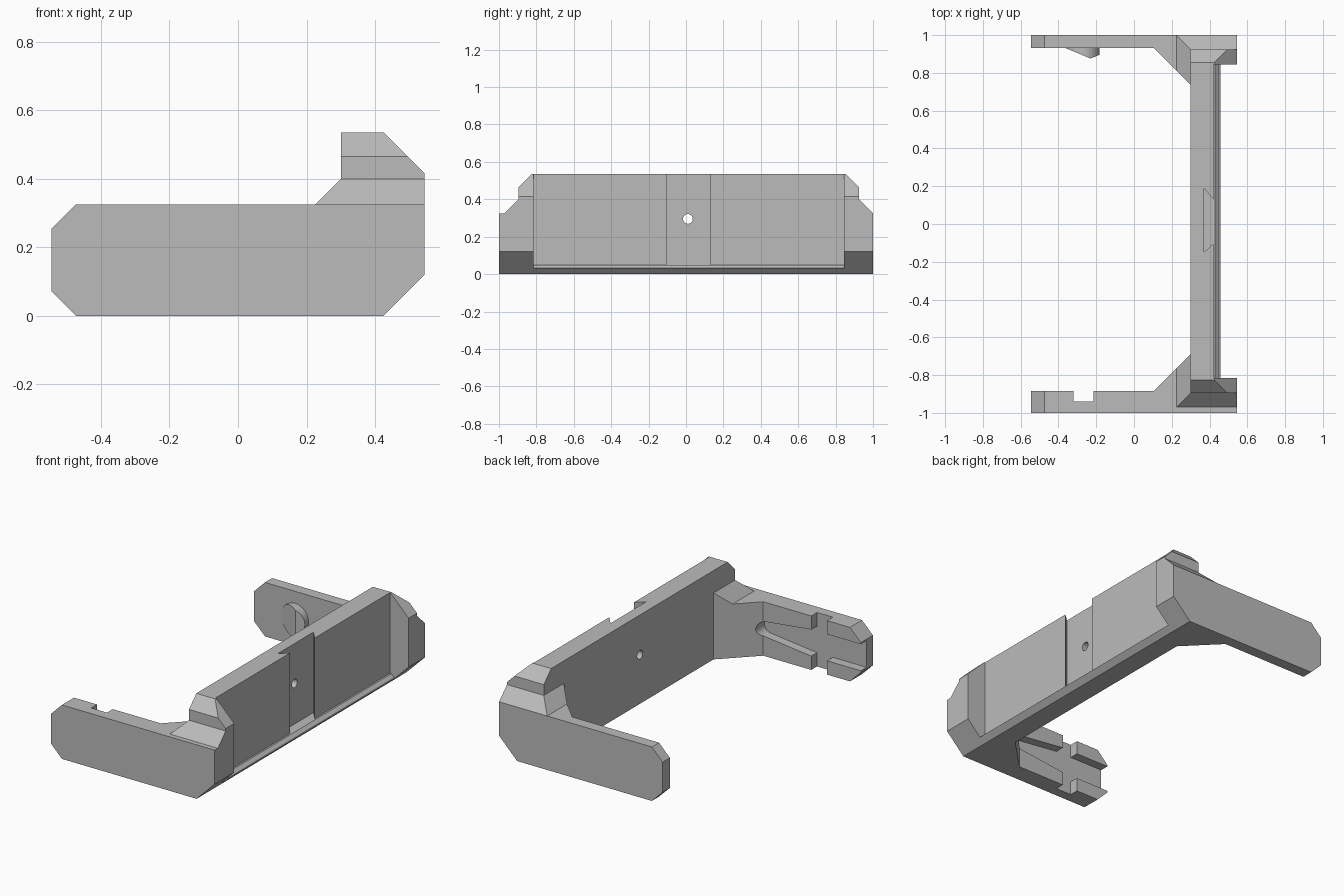
import bpy
import bmesh
import math

cube = bpy.data.objects.get("Cube")
if cube:
    bpy.data.objects.remove(cube, do_unlink=True)

grey = bpy.data.materials.new("plain grey")
grey.use_nodes = True
grey.diffuse_color = (0.5, 0.5, 0.5, 1)
grey.node_tree.nodes["Principled BSDF"].inputs["Base Color"].default_value = grey.diffuse_color


def prism(name, points, axis, lo, hi):
    """Extrude a 2D outline along an axis; the outline uses the other two axes in order."""
    place = {"x": lambda p, d: (d, p[0], p[1]),
             "y": lambda p, d: (p[0], d, p[1]),
             "z": lambda p, d: (p[0], p[1], d)}[axis]
    bm = bmesh.new()
    low = [bm.verts.new(place(p, lo)) for p in points]
    high = [bm.verts.new(place(p, hi)) for p in points]
    bm.faces.new(low)
    bm.faces.new(high)
    for i in range(len(points)):
        j = (i + 1) % len(points)
        bm.faces.new((low[i], low[j], high[j], high[i]))
    bmesh.ops.recalc_face_normals(bm, faces=bm.faces)
    mesh = bpy.data.meshes.new(name)
    bm.to_mesh(mesh)
    bm.free()
    mesh.materials.append(grey)
    obj = bpy.data.objects.new(name, mesh)
    bpy.context.collection.objects.link(obj)
    return obj


def combine(target, tool, operation="DIFFERENCE"):
    """Apply a boolean with the tool, then discard the tool."""
    mod = target.modifiers.new("cut", "BOOLEAN")
    mod.operation = operation
    mod.solver = "EXACT"
    mod.object = tool
    bpy.context.view_layer.update()
    graph = bpy.context.evaluated_depsgraph_get()
    mesh = bpy.data.meshes.new_from_object(target.evaluated_get(graph))
    target.modifiers.clear()
    target.data = mesh
    bpy.data.objects.remove(tool, do_unlink=True)


def arc(cx, cy, r, start, end, n):
    return [(cx + r * math.cos(start + (end - start) * i / n),
             cy + r * math.sin(start + (end - start) * i / n)) for i in range(n + 1)]


MID = 0.163
# Bracket side profile, extruded over the full width
bracket = prism("bracket", [(-0.473, 0), (0.425, 0), (0.545, 0.12), (0.545, 0.415),
                            (0.425, 0.535), (0.3, 0.535), (0.3, 0.4), (0.225, 0.325),
                            (-0.473, 0.325), (-0.545, 0.253), (-0.545, 0.072)], "y", -1, 1)

# Space between the arms, with gussets at the corners
combine(bracket, prism("cavity", [(-0.7, -0.885), (0.105, -0.885), (0.3, -0.69),
                                  (0.3, 0.735), (0.105, 0.932), (-0.7, 0.932)], "z", -0.1, 0.7))

# Stepped and sloped shoulders at both ends
for side, edge in ((-1, 0.97), (1, 1.0)):
    outline = [(1.1, 0.325), (edge, 0.325), (edge - 0.075, 0.4), (edge - 0.075, 0.465),
               (edge - 0.145, 0.535), (edge - 0.21, 0.6), (1.1, 0.6)]
    combine(bracket, prism("shoulder_cut", [(side * y, z) for y, z in outline], "x", 0.1, 0.7))

# Recessed outer panel with a sloped lower lip
combine(bracket, prism("panel_recess", [(0.42, 0.7), (0.42, 0.05), (0.43, 0.05),
                                        (0.45, 0.032), (0.7, 0.032), (0.7, 0.7)],
                       "y", -0.815, 0.845))

# Dovetail slot, open at the top, and the screw hole
combine(bracket, prism("dovetail_cut", [(0.37, -0.15), (0.42, -0.105), (0.44, -0.087),
                                        (0.44, 0.106), (0.42, 0.13), (0.37, 0.19)],
                       "z", 0.05, 0.7))
combine(bracket, prism("screw_hole", arc(0.01, 0.295, 0.026, 0, math.tau, 24)[:-1],
                       "x", 0.2, 0.6))

# Guide slot on the inside of the front arm: round end, flared, open at the tip
slot = arc(0.09, MID, 0.045, -math.pi / 2, math.pi / 2, 12)
slot += [(-0.215, MID + 0.08), (-0.7, MID + 0.08), (-0.7, MID - 0.08), (-0.215, MID - 0.08)]
combine(bracket, prism("guide_slot", slot, "y", -0.94, -0.75))
combine(bracket, prism("cross_notch", [(-0.32, -0.1), (-0.215, -0.1), (-0.215, 0.5),
                                       (-0.32, 0.5)], "y", -0.94, -0.75))

# Ramped round catch on the inside of the back arm
catch = prism("round_catch", arc(-0.272, MID, 0.09, 0, math.tau, 32)[:-1], "y", 0.8, 0.95)
combine(catch, prism("ramp", [(-0.4, 0.97), (-0.4, 0.947), (-0.23, 0.876),
                              (-0.15, 0.91), (-0.15, 0.97)], "z", 0, 0.4), "INTERSECT")
